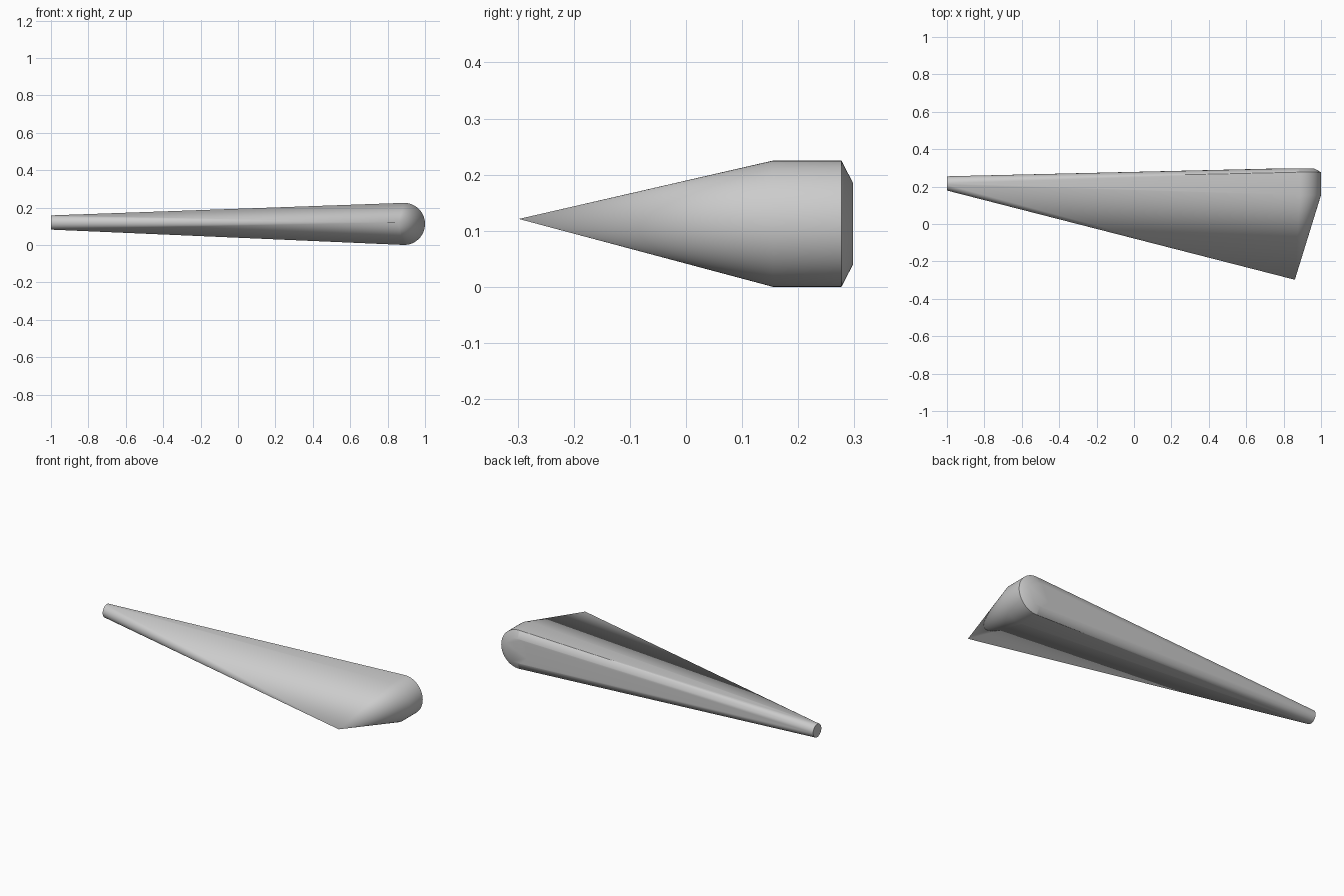
import bpy, bmesh, math
from mathutils import Vector

if "Cube" in bpy.data.objects:
    bpy.data.objects.remove(bpy.data.objects["Cube"], do_unlink=True)

SEGMENTS = 64

grey = bpy.data.materials.new("plain grey")
grey.use_nodes = True
colour = (0.6, 0.6, 0.6, 1)
grey.diffuse_color = colour
grey.node_tree.nodes["Principled BSDF"].inputs["Base Color"].default_value = colour


def ring(bm, centre, radius, u, v):
    """Add a circle of points in the plane spanned by u and v."""
    for i in range(SEGMENTS):
        a = math.tau * i / SEGMENTS
        bm.verts.new(Vector(centre) + radius * (math.cos(a) * Vector(u) + math.sin(a) * Vector(v)))


X, Y, Z = (1, 0, 0), (0, 1, 0), (0, 0, 1)
bm = bmesh.new()

# round butt: a short upright disc with a bevelled back rim
for y, radius in ((0.155, 0.1125), (0.277, 0.1125), (0.298, 0.072)):
    ring(bm, (0.8875, y, 0.1125), radius, X, Z)

# narrow round end
ring(bm, (-1, 0.217, 0.12), 0.038, Y, Z)

# pointed front corner
bm.verts.new((0.86, -0.298, 0.121))

# stretch one skin over all the profiles
hull = bmesh.ops.convex_hull(bm, input=bm.verts[:], use_existing_faces=False)
inside = {g for g in hull["geom_interior"] + hull["geom_unused"] if isinstance(g, bmesh.types.BMVert)}
bmesh.ops.delete(bm, geom=list(inside), context="VERTS")
bmesh.ops.dissolve_limit(bm, angle_limit=math.radians(0.1), verts=bm.verts[:], edges=bm.edges[:])
bmesh.ops.recalc_face_normals(bm, faces=bm.faces[:])

mesh = bpy.data.meshes.new("tapered_wedge")
bm.to_mesh(mesh)
bm.free()
mesh.materials.append(grey)
wedge = bpy.data.objects.new("tapered_wedge", mesh)
bpy.context.collection.objects.link(wedge)

# smooth shading with crisp edges
bpy.ops.object.select_all(action="DESELECT")
wedge.select_set(True)
bpy.context.view_layer.objects.active = wedge
bpy.ops.object.shade_smooth_by_angle(angle=math.radians(30))
